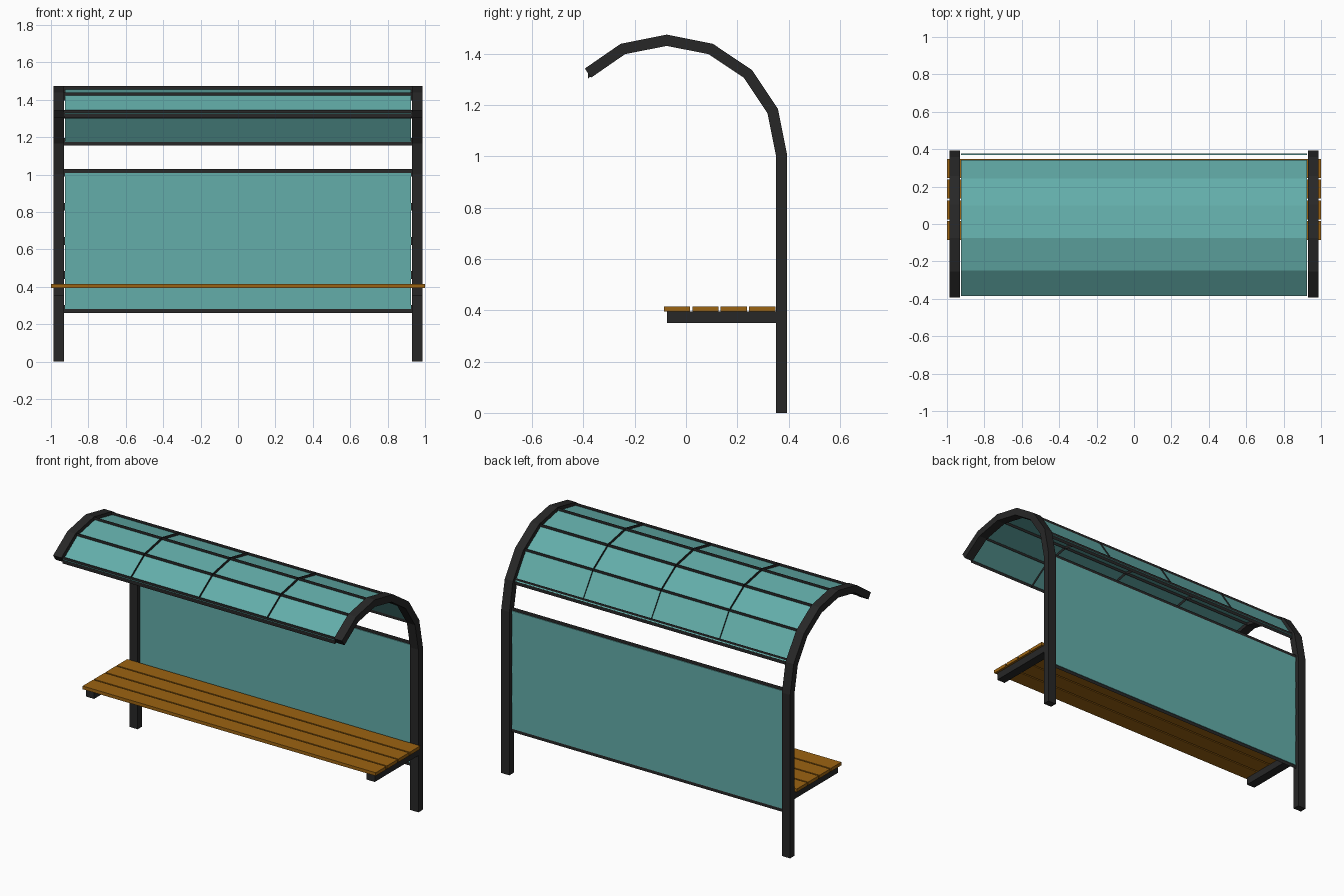
import bpy, bmesh
from math import sin, cos, radians

if "Cube" in bpy.data.objects:
    bpy.data.objects.remove(bpy.data.objects["Cube"])


def material(name, rgb):
    m = bpy.data.materials.new(name)
    m.diffuse_color = (*rgb, 1)
    m.use_nodes = True
    m.node_tree.nodes["Principled BSDF"].inputs["Base Color"].default_value = m.diffuse_color
    return m


METAL = material("dark_metal", (0.02, 0.02, 0.02))
WOOD = material("wood", (0.33, 0.125, 0.006))
GLASS = material("teal_glass", (0.125, 0.42, 0.40))


def sheet(name, xs, path, thickness, mat, bar=0):
    """Grid of quads along a (y, z) path; bar > 0 turns it into a lattice."""
    bm = bmesh.new()
    rows = [[bm.verts.new((x, y, z)) for x in xs] for y, z in path]
    for a, b in zip(rows, rows[1:]):
        for i in range(len(xs) - 1):
            bm.faces.new((a[i], a[i + 1], b[i + 1], b[i]))
    if bar:
        cells = bm.faces[:]
        bmesh.ops.inset_individual(bm, faces=cells, thickness=bar, use_even_offset=True)
        bmesh.ops.delete(bm, geom=cells, context='FACES')
    mesh = bpy.data.meshes.new(name)
    bm.to_mesh(mesh)
    bm.free()
    mesh.materials.append(mat)
    ob = bpy.data.objects.new(name, mesh)
    bpy.context.collection.objects.link(ob)
    mod = ob.modifiers.new("thickness", 'SOLIDIFY')
    mod.thickness = thickness
    mod.offset = 0
    mod.use_even_offset = True
    return ob


def box(name, x, y, z, mat):
    """Box from (min, max) ranges."""
    bpy.ops.mesh.primitive_cube_add(size=1, location=[sum(r) / 2 for r in (x, y, z)])
    ob = bpy.context.object
    ob.name = name
    ob.scale = [r[1] - r[0] for r in (x, y, z)]
    ob.data.materials.append(mat)


# Side profile: straight post, then an arch in 22.5 degree steps
CY, CZ, R = -0.075, 1.005, 0.447
arch = [(CY + R * cos(radians(22.5 * i)), CZ + R * sin(radians(22.5 * i))) for i in range(7)]
arch[-1] = (-0.382, 1.324)

# Curved side frames with bench brackets
for side, s in (("left", -1), ("right", 1)):
    x = sorted((s * 0.93, s * 0.986))
    sheet(side + "_post", x, [(CY + R, 0)] + arch, 0.043, METAL)
    box(side + "_bench_bracket", x, (-0.075, 0.355), (0.35, 0.395), METAL)

# Back wall and roof: lattice with glass in the middle
columns = [-0.93 + 0.465 * i for i in range(5)]
wall = [(CY + R, 0.282 + 0.182 * i) for i in range(5)]
for part, path in (("back_wall", wall), ("roof", arch[1:])):
    sheet(part + "_lattice", columns, path, 0.042, METAL, bar=0.0225)
    sheet(part + "_glass", [columns[0] + 0.005, *columns[1:4], columns[4] - 0.005],
          path, 0.008, GLASS)

# Bench slats
for i in range(4):
    y = -0.086 + 0.1107 * i
    box(f"bench_slat_{i + 1}", (-1, 1), (y, y + 0.102), (0.395, 0.415), WOOD)
